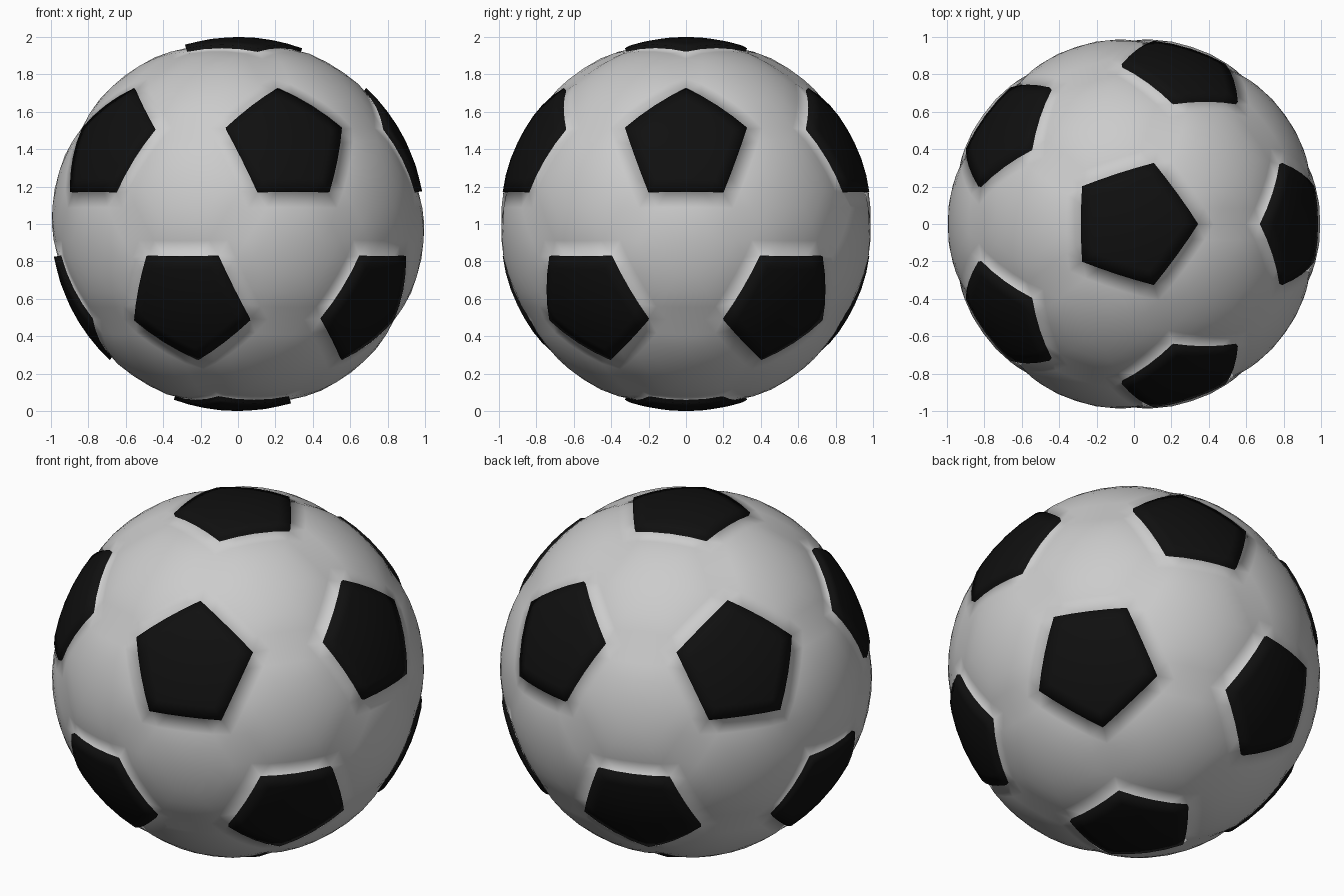
import bpy, bmesh
from math import sqrt, cos, sin, radians
from mathutils import Vector

if "Cube" in bpy.data.objects:
    bpy.data.objects.remove(bpy.data.objects["Cube"])

N = 4            # subdivisions from panel centre to panel edge
EDGE = 0.98      # radius at the seams of the light panels
TOP = 1.0        # radius of the raised dark panels

# Icosahedron directions: poles plus two staggered rings
h, r = 1 / sqrt(5), 2 / sqrt(5)
ico = [Vector((0, 0, 1)), Vector((0, 0, -1))]
for k in range(5):
    for off, z in ((0, h), (36, -h)):
        a = radians(72 * k + off)
        ico.append(Vector((r * cos(a), r * sin(a), z)))


def near(a, b):
    return 0.1 < (a - b).length < 1.2


def ring_sort(points, axis):
    """Order points counter-clockwise around an axis."""
    u = (points[0] - axis * points[0].dot(axis)).normalized()
    v = axis.cross(u)
    ang = lambda p: -Vector((p.dot(u), p.dot(v))).angle_signed(Vector((1, 0))) % 6.2831853
    return sorted(points, key=lambda p: round(ang(p), 4) % 6.2832)


bm = bmesh.new()


def face(points, mat):
    f = bm.faces.new([bm.verts.new(p) for p in points])
    f.material_index = mat
    f.smooth = True


def panel(corners, radius, mat, wall=False):
    """Fan of subdivided triangles pushed out to the ball surface."""
    centre = sum(corners, Vector()) / len(corners)
    corners = ring_sort(corners, centre.normalized())
    for a, b in zip(corners, corners[1:] + corners[:1]):
        def pt(i, j):
            p = (centre * (N - i) + a * (i - j) + b * j) / N
            return p.normalized() * radius(i / N)
        for i in range(N):
            for j in range(i + 1):
                face((pt(i, j), pt(i + 1, j), pt(i + 1, j + 1)), mat)
                if j < i:
                    face((pt(i, j), pt(i + 1, j + 1), pt(i, j + 1)), mat)
        if wall:
            for j in range(N):
                p, q = pt(N, j), pt(N, j + 1)
                face((p, p.normalized() * EDGE, q.normalized() * EDGE, q), mat)


# Dark pentagons, slightly raised with a short wall
for v in ico:
    panel([(v * 2 + w) / 3 for w in ico if near(v, w)], lambda t: TOP, 1, True)

# Light hexagons, softly puffed down to the seams
for i, a in enumerate(ico):
    for j in range(i + 1, 12):
        for k in range(j + 1, 12):
            t3 = (a, ico[j], ico[k])
            if near(t3[0], t3[1]) and near(t3[1], t3[2]) and near(t3[0], t3[2]):
                panel([(p * 2 + q) / 3 for p in t3 for q in t3 if p is not q],
                      lambda t: 0.998 - (0.998 - EDGE) * t ** 3, 0)

# Weld the panels into one skin
bmesh.ops.remove_doubles(bm, verts=bm.verts, dist=0.001)
bmesh.ops.recalc_face_normals(bm, faces=bm.faces)
bmesh.ops.translate(bm, verts=bm.verts, vec=(0, 0, 1))
mesh = bpy.data.meshes.new("ball")
bm.to_mesh(mesh)
bm.free()

light = bpy.data.materials.new("light_panel")
light.diffuse_color = (0.8, 0.8, 0.8, 1)
light.use_nodes = True
light.node_tree.nodes["Principled BSDF"].inputs["Base Color"].default_value = light.diffuse_color
dark = bpy.data.materials.new("dark_panel")
dark.diffuse_color = (0.005, 0.005, 0.005, 1)
dark.use_nodes = True
dark.node_tree.nodes["Principled BSDF"].inputs["Base Color"].default_value = dark.diffuse_color
mesh.materials.append(light)
mesh.materials.append(dark)
ball = bpy.data.objects.new("ball", mesh)
bpy.context.collection.objects.link(ball)
